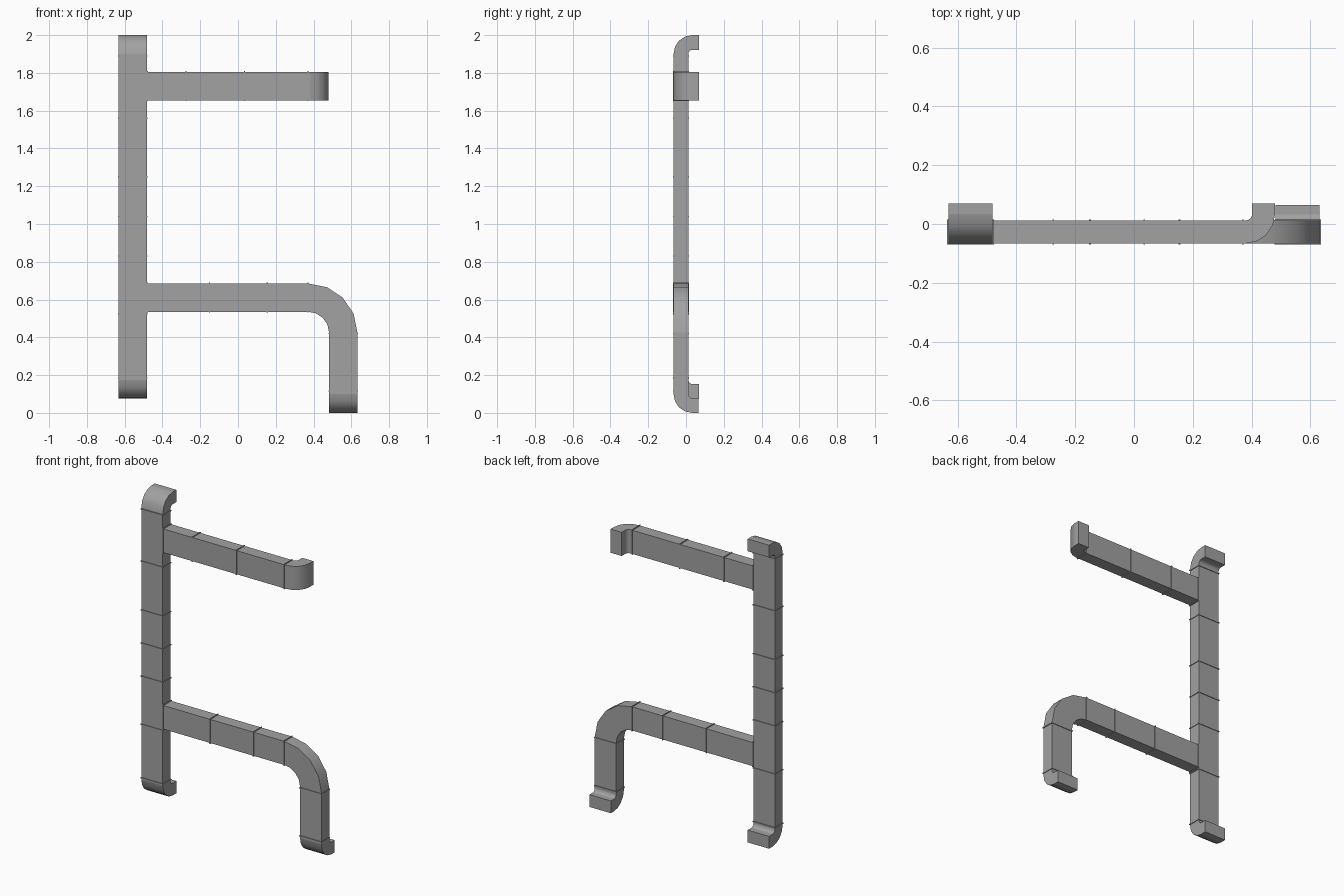
import bpy, bmesh, math
from mathutils import Vector as V

cube = bpy.data.objects.get("Cube")
if cube:
    bpy.data.objects.remove(cube)

steel = bpy.data.materials.new("galvanised_grey")
steel.use_nodes = True
GREY = (0.36, 0.36, 0.36, 1)
steel.diffuse_color = GREY
steel.node_tree.nodes["Principled BSDF"].inputs["Base Color"].default_value = GREY

WIDE, DEEP = 0.075, 0.039      # half sizes of the duct section
YC = -0.027                    # depth of the duct centre line
X, Y, Z = V((1, 0, 0)), V((0, 1, 0)), V((0, 0, 1))


def sweep(name, frames, half_n, half_s, smooth=False):
    """Skin a rectangular section through frames of (point, normal, side)."""
    bm = bmesh.new()
    rings = []
    for p, n, s in frames:
        rings.append([bm.verts.new(p + n * half_n * a + s * half_s * b)
                      for a, b in ((-1, -1), (1, -1), (1, 1), (-1, 1))])
    for r, q in zip(rings, rings[1:]):
        for i in range(4):
            j = (i + 1) % 4
            bm.faces.new((r[i], r[j], q[j], q[i]))
    bm.faces.new(rings[0])
    bm.faces.new(rings[-1])
    bmesh.ops.recalc_face_normals(bm, faces=bm.faces)
    mesh = bpy.data.meshes.new(name)
    bm.to_mesh(mesh)
    bm.free()
    mesh.materials.append(steel)
    obj = bpy.data.objects.new(name, mesh)
    bpy.context.collection.objects.link(obj)
    if smooth:
        bpy.ops.object.select_all(action='DESELECT')
        obj.select_set(True)
        bpy.context.view_layer.objects.active = obj
        bpy.ops.object.shade_smooth_by_angle(angle=math.radians(35))
    return obj


def straight(name, a, b, grow=0):
    """Box duct in the wall plane, along x or z."""
    n = X if abs((b - a).z) > abs((b - a).x) else Z
    sweep(name, [(a, n, Y), (b, n, Y)], WIDE + grow, DEEP + grow)


def flange(name, p, axis):
    straight(name, p - axis * 0.003, p + axis * 0.003, grow=0.004)


def elbow(name, p, t, n, radius, half_n, half_s, steps=4):
    """Quarter bend from direction t towards n; returns its end point."""
    s, c, frames = t.cross(n), p + n * radius, []
    for i in range(steps + 1):
        a = math.pi / 2 * i / steps
        m = n * math.cos(a) - t * math.sin(a)
        frames.append((c - m * radius, m, s))
    sweep(name, frames, half_n, half_s, smooth=True)
    return frames[-1][0]


def outlet(name, p, t, back=0.07):
    """Bend towards the wall followed by a short open stub."""
    end = elbow(name + "_elbow", p, t, Y, 0.061, DEEP, WIDE)
    s = t.cross(Y)
    stub = V((end.x, back, end.z))
    sweep(name + "_stub", [(end, t, s), (stub, t, s)], DEEP, WIDE)


def at(x, z):
    return V((x, YC, z))


# Main riser with both ends turned to the wall
RISER = -0.557
straight("riser", at(RISER, 0.175), at(RISER, 1.9))
outlet("riser_top", at(RISER, 1.9), Z)
outlet("riser_bottom", at(RISER, 0.175), -Z)
for z in (0.185, 0.525, 0.83, 1.04, 1.25, 1.56, 1.89):
    flange("riser_flange", at(RISER, z), Z)

# Upper branch
ROOT = RISER + WIDE
straight("upper_branch", at(ROOT, 1.73), at(0.38, 1.73))
outlet("upper_branch_end", at(0.38, 1.73), X)
for x in (ROOT + 0.003, -0.275, 0.035, 0.37):
    flange("upper_flange", at(x, 1.73), X)

# Lower branch with a wide bend down into a drop leg
straight("lower_branch", at(ROOT, 0.61), at(0.372, 0.61))
for x in (ROOT + 0.003, -0.15, 0.155, 0.37):
    flange("lower_flange", at(x, 0.61), X)
bend_end = elbow("lower_bend", at(0.372, 0.61), X, -Z, 0.185, WIDE, DEEP)
straight("drop_leg", bend_end, at(bend_end.x, 0.1))
outlet("drop_leg_end", at(bend_end.x, 0.1), -Z, back=0.065)
for z in (0.115, 0.42):
    flange("drop_flange", at(bend_end.x, z), Z)
